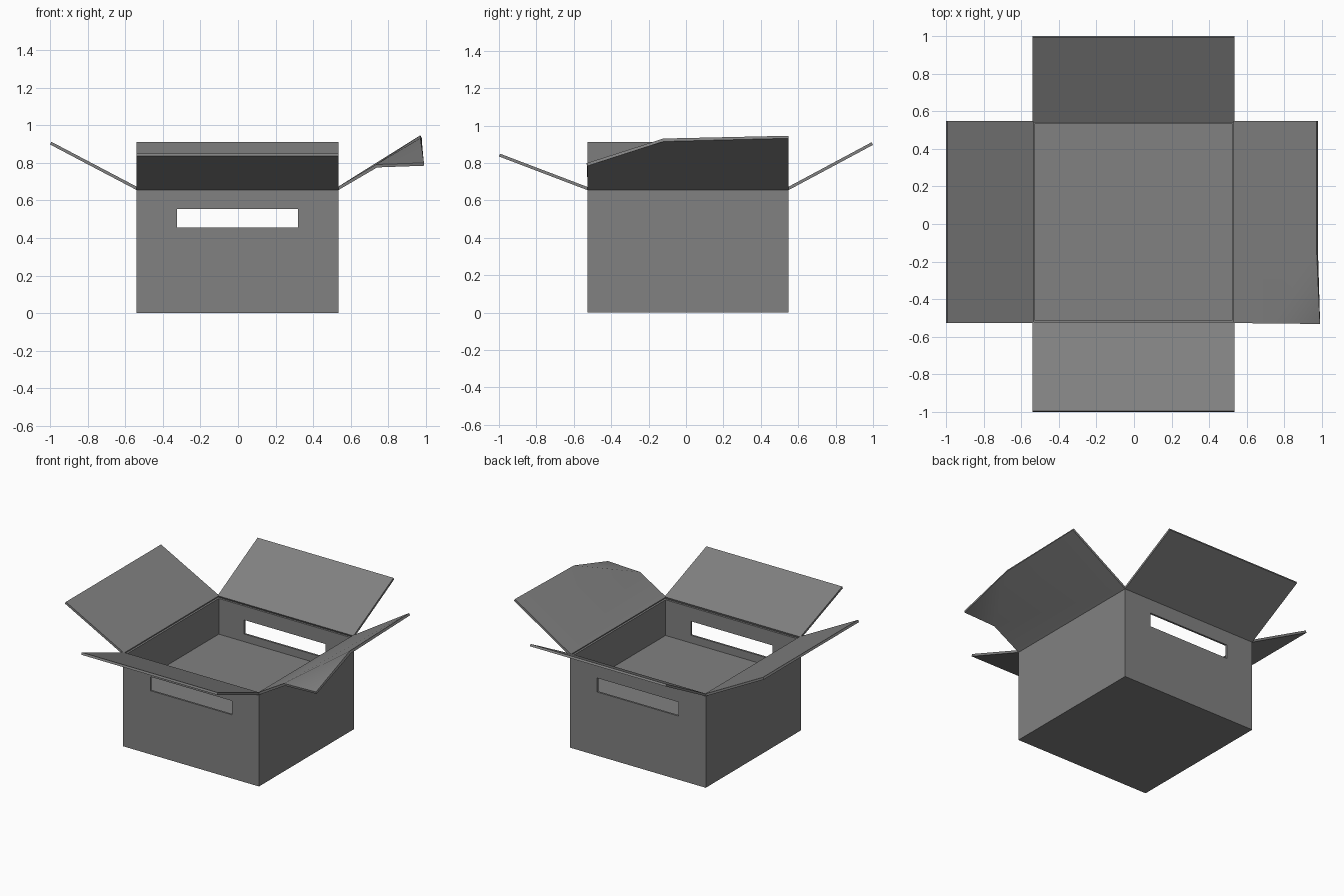
import bpy, bmesh
from mathutils import Vector

cube = bpy.data.objects.get("Cube")
if cube:
    bpy.data.objects.remove(cube, do_unlink=True)

card = bpy.data.materials.new("grey_card")
card.use_nodes = True
GREY = (0.22, 0.22, 0.22, 1)
card.diffuse_color = GREY
card.node_tree.nodes["Principled BSDF"].inputs["Base Color"].default_value = GREY

X0, X1, Y0, Y1, RIM = -0.54, 0.535, -0.527, 0.548, 0.655
WALL, FLOOR, THICK = 0.014, 0.40, 0.016


def add_object(name, bm):
    mesh = bpy.data.meshes.new(name)
    bm.to_mesh(mesh)
    bm.free()
    mesh.materials.append(card)
    obj = bpy.data.objects.new(name, mesh)
    bpy.context.collection.objects.link(obj)
    return obj


def box(name, low, high):
    bm = bmesh.new()
    bmesh.ops.create_cube(bm, size=1)
    low, high = Vector(low), Vector(high)
    for v in bm.verts:
        v.co = (low + high) / 2 + v.co * (high - low)
    return add_object(name, bm)


def apply(obj, mod):
    bpy.context.view_layer.objects.active = obj
    bpy.ops.object.modifier_apply(modifier=mod.name)


def cut(obj, cutter):
    mod = obj.modifiers.new("cut", "BOOLEAN")
    mod.operation, mod.solver, mod.object = "DIFFERENCE", "EXACT", cutter
    apply(obj, mod)
    bpy.data.objects.remove(cutter, do_unlink=True)


def flap(name, points, faces):
    """Card sheet given by its underside, thickened upwards."""
    bm = bmesh.new()
    verts = [bm.verts.new(p) for p in points]
    for f in faces:
        face = bm.faces.new([verts[i] for i in f])
        face.normal_update()
        if face.normal.z < 0:
            face.normal_flip()
    obj = add_object(name, bm)
    mod = obj.modifiers.new("thickness", "SOLIDIFY")
    mod.thickness, mod.offset, mod.use_even_offset = THICK, 1, True
    apply(obj, mod)
    return obj


# Open box with a raised floor
body = box("box_body", (X0, Y0, 0), (X1, Y1, RIM))
cut(body, box("inside_cutter", (X0 + WALL, Y0 + WALL, FLOOR), (X1 - WALL, Y1 - WALL, 1)))

# Hand slots through the front and back walls
cut(body, box("slot_cutter", (-0.325, -0.8, 0.455), (0.32, 0.8, 0.555)))

# Flat flaps, hinged at the rim
quad = [(0, 1, 2, 3)]
flap("front_flap", [(X0, Y0, RIM), (X1, Y0, RIM), (X1, -1, 0.835), (X0, -1, 0.835)], quad)
flap("back_flap", [(X0, Y1, RIM), (X1, Y1, RIM), (X1, 1, 0.897), (X0, 1, 0.897)], quad)
flap("right_flap", [(X0, Y0, RIM), (X0, Y1, RIM), (-1, Y1, 0.897), (-1, Y0, 0.897)], quad)

# Flap with a bent front corner
bent = flap("left_bent_flap",
            [(X1, Y0, RIM), (X1, Y1, RIM), (0.978, Y1, 0.932),
             (0.978, -0.12, 0.915), (0.74, Y0, 0.775), (0.99, Y0, 0.784)],
            [(0, 1, 2, 3, 4), (4, 3, 5)])
bpy.ops.object.select_all(action="DESELECT")
bent.select_set(True)
bpy.context.view_layer.objects.active = bent
bpy.ops.object.shade_smooth_by_angle(angle=0.7)
